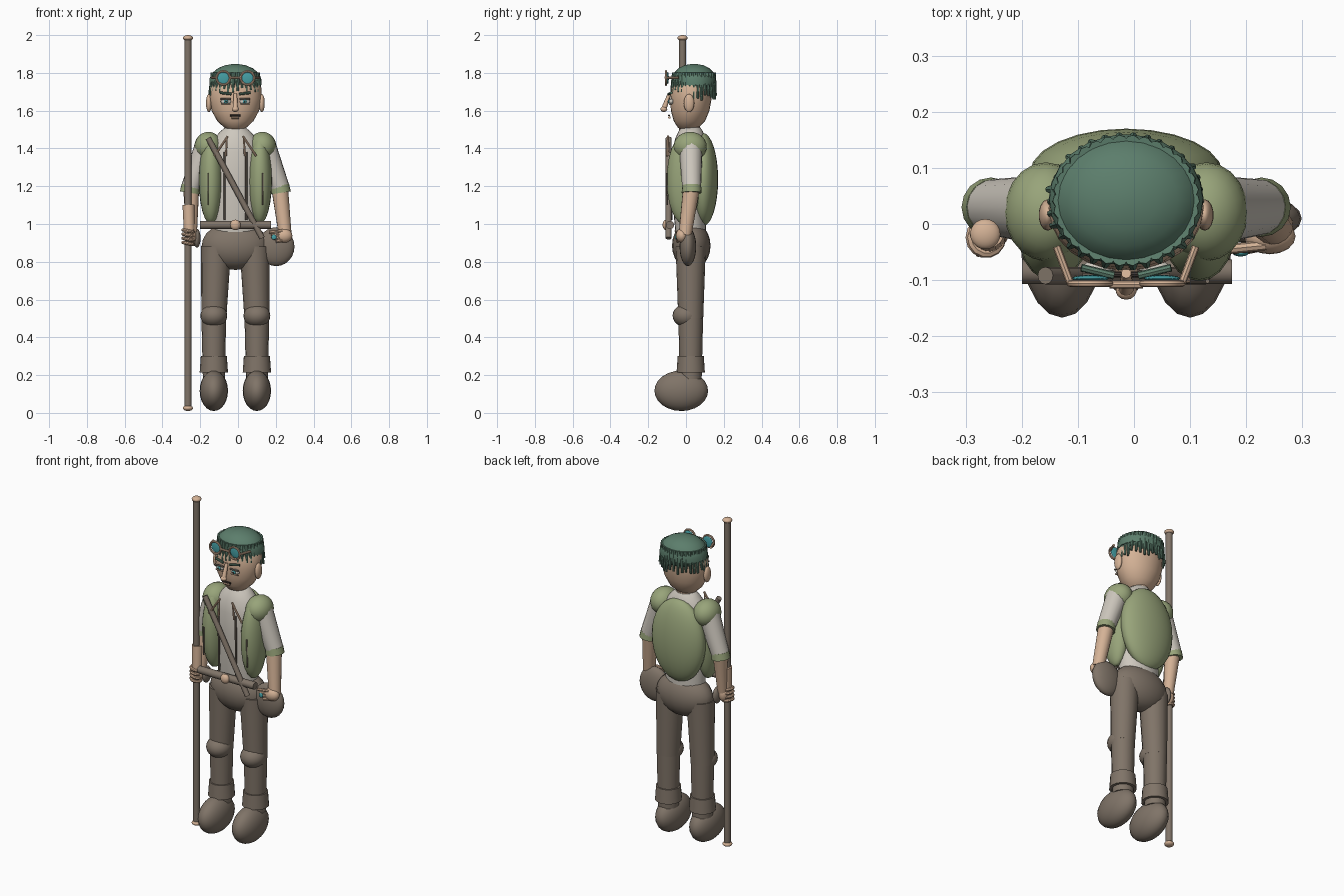
import bpy, math, random
from mathutils import Vector

random.seed(4)
CX = -0.014  # body centre line


def lin(c):
    return tuple(v / 12.92 if v <= 0.04045 else ((v + 0.055) / 1.055) ** 2.4 for v in c)


def mat(name, r, g, b):
    m = bpy.data.materials.new(name)
    m.diffuse_color = (*lin((r / 255, g / 255, b / 255)), 1)
    return m


BROWN = mat("brown cloth", 128, 116, 104)
SKIN = mat("skin", 212, 178, 150)
SHIRT = mat("shirt", 206, 200, 190)
OLIVE = mat("olive vest", 152, 164, 122)
HAIR = mat("green hair", 92, 126, 108)
TEAL = mat("teal glass", 70, 160, 165)
DARK = mat("dark line", 62, 54, 50)


def finish(ob, name, m):
    ob.name = name
    ob.data.materials.append(m)
    bpy.ops.object.shade_smooth_by_angle(angle=math.radians(40))
    return ob


def ball(name, m, loc, r, seg=20, rings=12, rot=(0, 0, 0)):
    bpy.ops.mesh.primitive_uv_sphere_add(segments=seg, ring_count=rings, location=loc, rotation=rot)
    ob = bpy.context.object
    ob.scale = r
    return finish(ob, name, m)


def limb(name, m, a, b, r1, r2=None, seg=16, flat=1.0):
    """Tapered cylinder from point a to point b; flat squashes its depth."""
    a, b = Vector(a), Vector(b)
    d = b - a
    bpy.ops.mesh.primitive_cone_add(vertices=seg, radius1=r1, radius2=r1 if r2 is None else r2,
                                    depth=d.length, location=(a + b) / 2)
    ob = bpy.context.object
    ob.rotation_euler = d.to_track_quat('Z', 'Y').to_euler()
    ob.scale = (1, flat, 1)
    return finish(ob, name, m)


def ring(name, m, loc, r, t, rot=(0, 0, 0), seg=20):
    bpy.ops.mesh.primitive_torus_add(major_radius=r, minor_radius=t, major_segments=seg,
                                     minor_segments=8, location=loc, rotation=rot)
    return finish(bpy.context.object, name, m)


def lathe(name, m, profile, seg=24):
    """Loft of elliptical rings given as (z, y centre, x radius, y radius)."""
    verts, faces = [], []
    for z, y, rx, ry in profile:
        for i in range(seg):
            t = math.tau * i / seg
            verts.append((CX + rx * math.cos(t), y + ry * math.sin(t), z))
    for k in range(len(profile) - 1):
        for i in range(seg):
            j = (i + 1) % seg
            faces.append((k * seg + i, k * seg + j, (k + 1) * seg + j, (k + 1) * seg + i))
    faces.append(tuple(reversed(range(seg))))
    faces.append(tuple(range(len(verts) - seg, len(verts))))
    me = bpy.data.meshes.new(name)
    me.from_pydata(verts, [], faces)
    ob = bpy.data.objects.new(name, me)
    bpy.context.collection.objects.link(ob)
    bpy.ops.object.select_all(action='DESELECT')
    bpy.context.view_layer.objects.active = ob
    ob.select_set(True)
    return finish(ob, name, m)


# Staff with end knobs
limb("staff", BROWN, (-0.265, -0.018, 0.02), (-0.265, -0.018, 1.98), 0.019)
for z in (0.025, 1.985):
    ball("staff_knob", SKIN, (-0.265, -0.018, z), (0.027, 0.027, 0.015))

# Legs and boots
for s in (-1, 1):
    x = CX + s * 0.114
    ball("boot", BROWN, (x, -0.025, 0.117), (0.075, 0.142, 0.107))
    limb("boot_cuff", BROWN, (x, 0.025, 0.215), (x, 0.025, 0.30), 0.075, 0.069)
    limb("lower_leg", BROWN, (x, 0.025, 0.18), (x, 0.025, 0.52), 0.058, 0.066)
    ball("knee", BROWN, (x, 0.003, 0.515), (0.071, 0.074, 0.062))
    limb("upper_leg", BROWN, (x, 0.025, 0.50), (CX + s * 0.102, 0.025, 0.88), 0.066, 0.08)
ball("hips", BROWN, (CX, 0.028, 0.885), (0.178, 0.102, 0.128))

# Torso and neck
lathe("shirt", SHIRT, [(0.95, 0.025, 0.12, 0.08), (1.05, 0.02, 0.125, 0.085),
                       (1.25, 0.02, 0.14, 0.095), (1.38, 0.02, 0.14, 0.092),
                       (1.45, 0.022, 0.115, 0.08), (1.49, 0.025, 0.08, 0.065),
                       (1.51, 0.025, 0.055, 0.052)])
limb("neck", SKIN, (CX, 0.025, 1.46), (CX, 0.025, 1.56), 0.05)

# Vest: two front panels, a domed back and shoulder caps
ball("vest_back", OLIVE, (CX, 0.09, 1.235), (0.172, 0.08, 0.247), 24, 16)
for s in (-1, 1):
    ball("vest_front", OLIVE, (CX + s * 0.13, -0.012, 1.235), (0.064, 0.09, 0.235))
    ball("vest_shoulder", OLIVE, (CX + s * 0.143, 0.022, 1.41), (0.074, 0.088, 0.078))
    # Front opening edges, collar cords and pocket seams
    limb("vest_edge", BROWN, (CX + s * 0.057, -0.078, 1.02), (CX + s * 0.057, -0.085, 1.38), 0.006, seg=8)
    limb("collar_cord", SKIN, (CX + s * 0.04, -0.095, 1.465), (CX + s * 0.11, -0.10, 1.36), 0.006, seg=8)
    limb("cord_drop", SKIN, (CX + s * 0.045, -0.095, 1.46), (CX + s * 0.05, -0.09, 1.36), 0.005, seg=8)
    limb("pocket_seam", BROWN, (CX + s * 0.145, -0.10, 1.10), (CX + s * 0.145, -0.102, 1.27), 0.004, seg=6)

# Diagonal strap, belt and buckle
limb("strap", BROWN, (-0.158, -0.092, 1.455), (0.128, -0.092, 0.925), 0.0155, seg=12)
limb("belt", BROWN, (-0.20, -0.085, 0.995), (0.175, -0.085, 0.995), 0.022, seg=12)
ball("buckle", SKIN, (CX, -0.104, 0.995), (0.028, 0.02, 0.028), 16, 10)

# Arms: sleeves, rolled cuffs, forearms
for s in (-1, 1):
    ax = CX + s * 0.238
    limb("sleeve", SHIRT, (CX + s * 0.155, 0.025, 1.41), (ax, 0.03, 1.19), 0.062, 0.05)
    limb("sleeve_cuff", OLIVE, (ax - s * 0.003, 0.03, 1.205), (ax + s * 0.003, 0.03, 1.165), 0.05, 0.053)
limb("forearm", SKIN, (0.222, 0.027, 1.18), (0.25, -0.005, 0.94), 0.044, 0.034)
limb("forearm", SKIN, (-0.248, 0.027, 1.18), (-0.245, 0.0, 0.95), 0.042, 0.028)
limb("wrist_guard", SKIN, (-0.262, -0.012, 1.10), (-0.258, -0.02, 0.97), 0.032, 0.029)

# Hand gripping the staff
ball("grip_hand", SKIN, (-0.25, -0.008, 0.935), (0.03, 0.035, 0.048), 16, 10)
for i in range(4):
    ring("grip_finger", SKIN, (-0.264, -0.024, 0.897 + i * 0.022), 0.028, 0.009, (0, 0.2, 0), 14)
limb("grip_thumb", SKIN, (-0.24, -0.03, 0.97), (-0.282, -0.05, 0.955), 0.01, seg=8)

# Hand resting on the hip pouch
ball("rest_hand", SKIN, (0.242, -0.022, 0.938), (0.046, 0.032, 0.038), 16, 10)
for i in range(4):
    z = 0.962 - i * 0.016
    limb("rest_finger", SKIN, (0.235, -0.038, z), (0.165 + 0.012 * i, -0.045, z - 0.005), 0.009, seg=8)
ball("bead", TEAL, (0.19, -0.052, 0.93), (0.014, 0.006, 0.014), 12, 8)
ball("hip_pouch", BROWN, (0.202, 0.01, 0.88), (0.097, 0.044, 0.103))
ball("side_pouch", BROWN, (-0.218, 0.012, 0.925), (0.02, 0.035, 0.05))

# Head
lathe("head", SKIN, [(1.495, 0.01, 0.025, 0.025), (1.51, 0.012, 0.058, 0.055),
                     (1.545, 0.018, 0.096, 0.083), (1.60, 0.022, 0.126, 0.102),
                     (1.66, 0.026, 0.138, 0.109), (1.72, 0.03, 0.138, 0.109),
                     (1.78, 0.035, 0.11, 0.09), (1.81, 0.04, 0.06, 0.06)])
for s in (-1, 1):
    x = CX + s * 0.14
    ball("ear", SKIN, (x, 0.016, 1.64), (0.016, 0.028, 0.048), 14, 10)
    # Eyes, lids and brows
    ex = CX + s * 0.05
    ball("eye", SHIRT, (ex, -0.078, 1.648), (0.028, 0.014, 0.015), 16, 10)
    ball("iris", TEAL, (ex, -0.09, 1.648), (0.011, 0.006, 0.011), 12, 8)
    ball("pupil", DARK, (ex, -0.095, 1.648), (0.005, 0.003, 0.005), 10, 6)
    limb("upper_lid", BROWN, (ex - 0.028, -0.088, 1.661), (ex + 0.028, -0.088, 1.661), 0.005, seg=8)
    limb("lower_lid", SKIN, (ex - 0.024, -0.086, 1.633), (ex + 0.024, -0.086, 1.633), 0.004, seg=8)
    limb("brow", HAIR, (CX + s * 0.022, -0.092, 1.688), (CX + s * 0.08, -0.078, 1.695), 0.007, seg=8)
# Nose and mouth
limb("nose_bridge", SKIN, (CX, -0.088, 1.69), (CX, -0.115, 1.615), 0.009, 0.014, seg=10)
ball("nose_tip", SKIN, (CX, -0.117, 1.608), (0.019, 0.018, 0.015), 14, 10)
limb("mouth", DARK, (CX - 0.028, -0.09, 1.575), (CX + 0.028, -0.09, 1.575), 0.005, seg=8)
limb("lower_lip", SKIN, (CX - 0.02, -0.088, 1.564), (CX + 0.02, -0.088, 1.564), 0.007, seg=8)

# Hair cap with its lower part lofted down the back of the head
lathe("hair_cap", HAIR, [(1.735, 0.045, 0.138, 0.112), (1.77, 0.043, 0.137, 0.117),
                         (1.80, 0.042, 0.122, 0.106), (1.825, 0.042, 0.092, 0.082),
                         (1.84, 0.042, 0.055, 0.052), (1.847, 0.042, 0.015, 0.015)])
ball("hair_back", HAIR, (CX, 0.063, 1.745), (0.124, 0.094, 0.075))

# Hanging locks around the hair line
N = 34
for i in range(N):
    t = math.tau * i / N
    c, sn = math.cos(t), math.sin(t)
    drop = 1.70 if sn < -0.5 else 1.665
    z2 = drop + random.uniform(-0.012, 0.02)
    limb("hair_lock", HAIR, (CX + 0.117 * c, 0.042 + 0.103 * sn, 1.80),
         (CX + (0.138 + random.uniform(-0.006, 0.004)) * c, 0.04 + 0.118 * sn, z2), 0.014, 0.006, seg=8)

# Goggles pushed up on the forehead
for s in (-1, 1):
    gx = CX + s * 0.064
    ring("goggle_rim", SKIN, (gx, -0.106, 1.773), 0.036, 0.006, (math.pi / 2, 0, 0))
    ball("goggle_lens", TEAL, (gx, -0.097, 1.773), (0.033, 0.006, 0.033), 18, 10)
    limb("goggle_strap", SKIN, (CX + s * 0.1, -0.104, 1.775), (CX + s * 0.124, -0.04, 1.775), 0.007, seg=8)
limb("goggle_bridge", SKIN, (CX - 0.03, -0.108, 1.775), (CX + 0.03, -0.108, 1.775), 0.007, seg=8)
